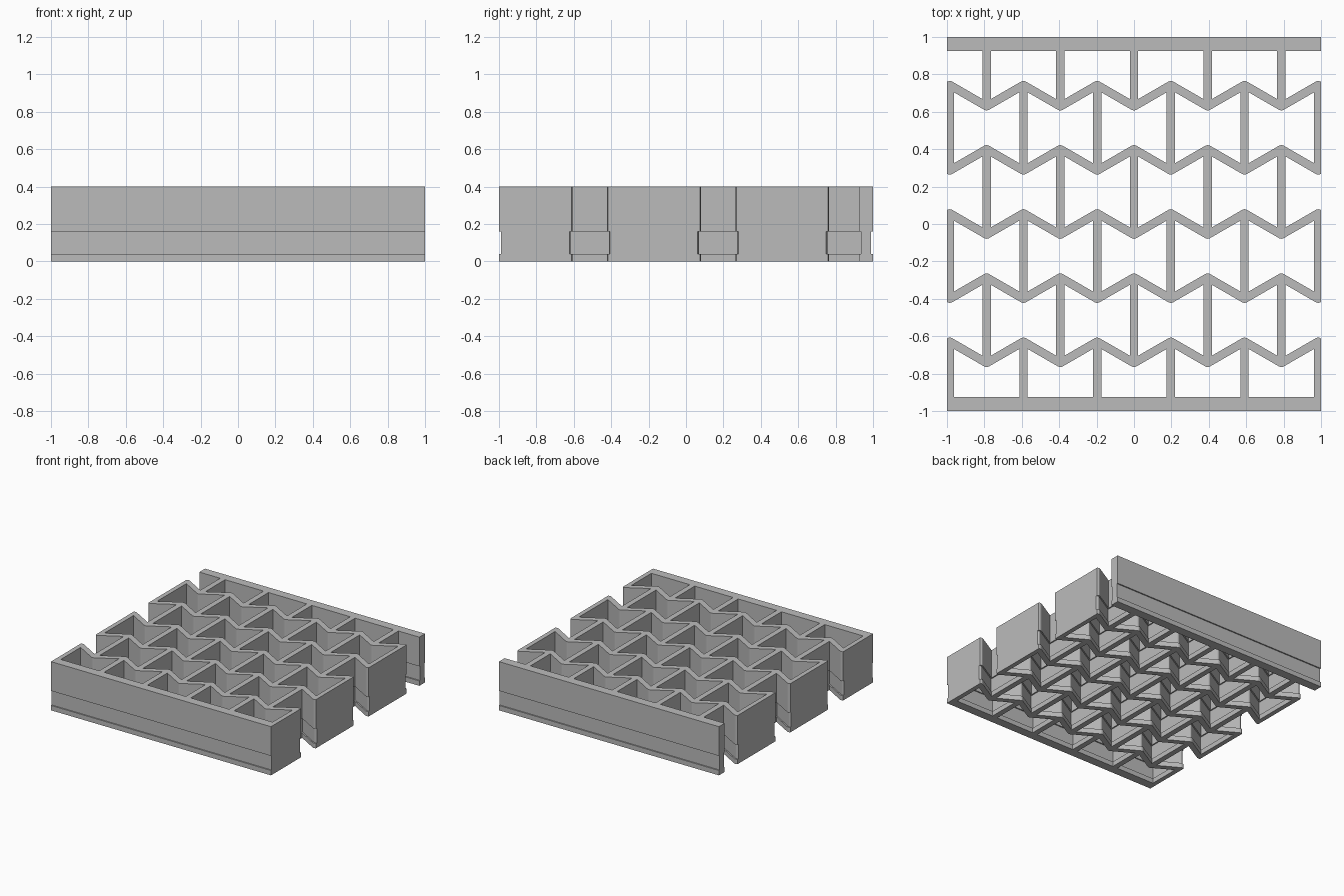
import bpy, math

if "Cube" in bpy.data.objects:
    bpy.data.objects.remove(bpy.data.objects["Cube"])

PITCH = 0.197            # half period of the zigzag
AMP = PITCH * math.tan(math.radians(30)) / 2
ROW = 0.343              # spacing of zigzag rows
HALF = 0.0225            # half wall thickness
INSET = 0.01             # recess of the thin band
BAR_IN = 0.926           # inner face of the end bars
# (height, inset) rings of every wall
RINGS = [(0, 0), (0.04, 0), (0.04, INSET), (0.16, INSET), (0.16, 0), (0.4, 0)]


def stack(verts, faces, outline):
    """Add a closed wall; outline(inset) gives its counter-clockwise plan."""
    base, n = len(verts), len(outline(0))
    for z, inset in RINGS:
        verts += [(x, y, z) for x, y in outline(inset)]
    for k in range(len(RINGS) - 1):
        a, b = base + k * n, base + (k + 1) * n
        for i in range(n):
            j = (i + 1) % n
            faces.append((a + i, a + j, b + j, b + i))
    faces.append(tuple(base + i for i in reversed(range(n))))
    top = base + (len(RINGS) - 1) * n
    faces.append(tuple(top + i for i in range(n)))


def rect(x0, x1, y0, y1, ix0=1, ix1=1, iy=0):
    return lambda d: [(x0 + d * ix0, y0 + d * iy), (x1 - d * ix1, y0 + d * iy),
                      (x1 - d * ix1, y1 - d * iy), (x0 + d * ix0, y1 - d * iy)]


def zigzag(yc, sign):
    """Rippled wall clipped at x = +-1; sign = +1 puts a peak at the ends."""
    def side(r, s):
        miter = r / math.cos(math.radians(30))
        end = yc + sign * AMP - sign * (1 - 5 * PITCH) * 2 * AMP / PITCH + s * miter
        pts = [(-1, end)]
        for k in range(-5, 6):
            up = sign if k % 2 else -sign
            x, y = k * PITCH, yc + up * AMP
            if up == s:      # rounded outer corner
                for a in (-30, 0, 30):
                    t = math.radians(a)
                    pts.append((x + r * math.sin(t), y + s * r * math.cos(t)))
            else:            # sharp inner corner
                pts.append((x, y + s * miter))
        return pts + [(1, end)]
    return lambda d: side(HALF - d, -1) + side(HALF - d, 1)[::-1]


def make(name, verts, faces):
    me = bpy.data.meshes.new(name)
    me.from_pydata(verts, [], faces)
    me.update()
    ob = bpy.data.objects.new(name, me)
    bpy.context.collection.objects.link(ob)
    return ob


# zigzag rows and the two end bars
v, f = [], []
rows = [(2 - i) * ROW for i in range(5)]
for i, y in enumerate(rows):
    stack(v, f, zigzag(y, 1 if i % 2 == 0 else -1))
stack(v, f, rect(-1, 1, -1, -BAR_IN, 0, 0, 1))
stack(v, f, rect(-1, 1, BAR_IN, 1, 0, 0, 1))
lattice = make("auxetic_lattice", v, f)

# straight struts in the six gaps, alternating between the two column sets
v, f = [], []
levels = [0.963] + rows + [-0.963]
for g in range(6):
    hi = levels[g] + (AMP if g > 0 else 0)
    lo = levels[g + 1] - (AMP if g < 5 else 0)
    for k in range(-5, 6):
        if k % 2 != g % 2:
            continue
        x = k * PITCH
        x0, x1 = max(-1, x - HALF), min(1, x + HALF)
        stack(v, f, rect(x0, x1, lo, hi, int(x0 > -1), int(x1 < 1)))
struts = make("struts", v, f)

# fuse struts into the lattice
mod = lattice.modifiers.new("fuse", "BOOLEAN")
mod.operation = "UNION"
mod.solver = "EXACT"
mod.object = struts
bpy.context.view_layer.objects.active = lattice
lattice.select_set(True)
bpy.ops.object.modifier_apply(modifier=mod.name)
bpy.data.objects.remove(struts)

# single grey colour
mat = bpy.data.materials.new("plain grey")
mat.diffuse_color = (0.5, 0.5, 0.5, 1)
mat.use_nodes = True
mat.node_tree.nodes["Principled BSDF"].inputs["Base Color"].default_value = mat.diffuse_color
lattice.data.materials.clear()
lattice.data.materials.append(mat)
